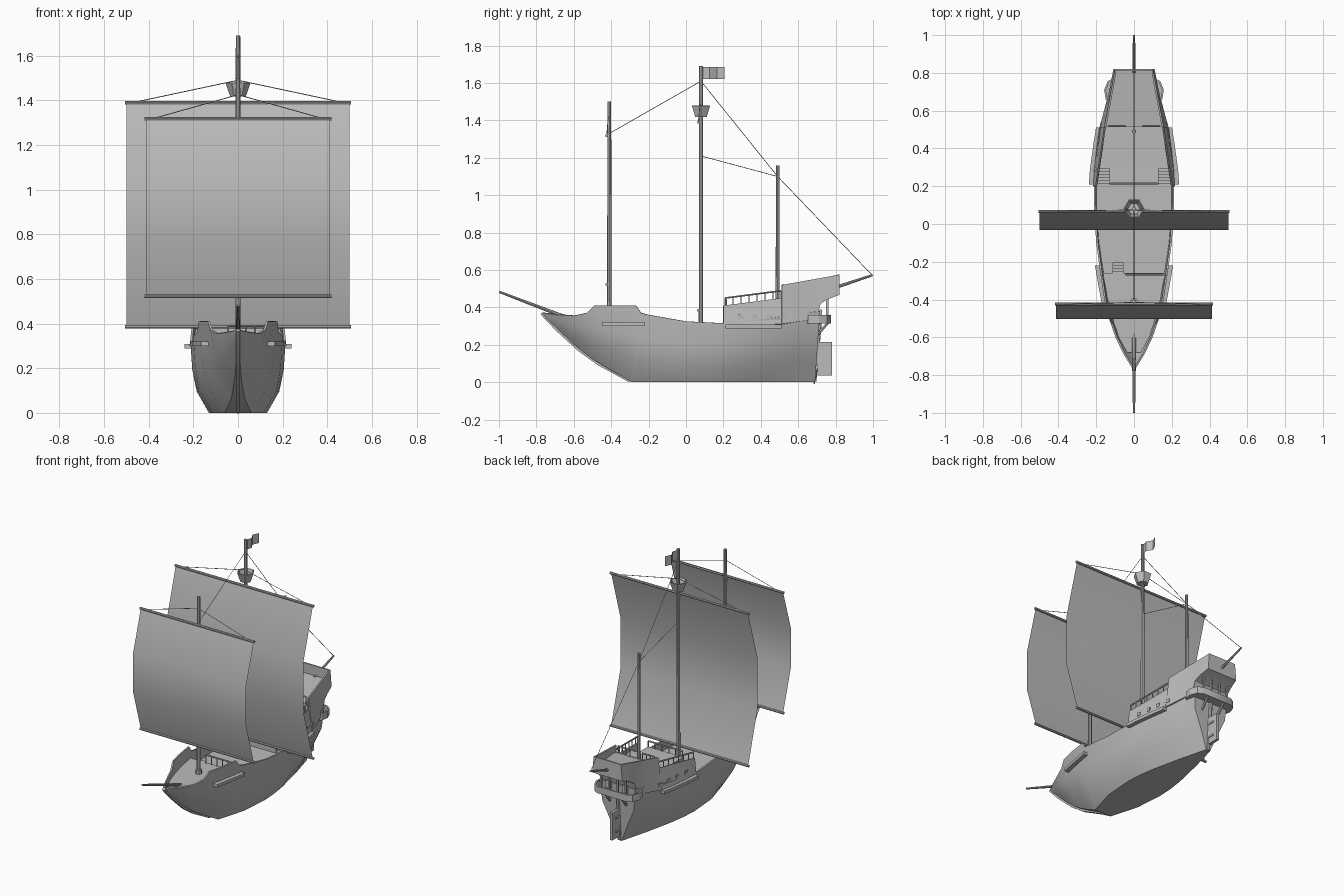
import bpy, math
from mathutils import Vector

if "Cube" in bpy.data.objects:
    bpy.data.objects.remove(bpy.data.objects["Cube"])

grey = bpy.data.materials.new("plain grey")
grey.diffuse_color = (0.5, 0.5, 0.5, 1)
grey.use_nodes = True
grey.node_tree.nodes["Principled BSDF"].inputs["Base Color"].default_value = grey.diffuse_color


def interp(table, v):
    if v <= table[0][0]:
        return table[0][1]
    for (a, p), (b, q) in zip(table, table[1:]):
        if v <= b:
            return p + (q - p) * (v - a) / (b - a)
    return table[-1][1]


def make(name, verts, faces):
    me = bpy.data.meshes.new(name)
    me.from_pydata([tuple(v) for v in verts], [], faces)
    me.materials.append(grey)
    ob = bpy.data.objects.new(name, me)
    bpy.context.collection.objects.link(ob)
    return ob


def loft(name, secs, thick=0, mirror=False, offset=-1):
    n = len(secs[0])
    faces = [(i * n + j, (i + 1) * n + j, (i + 1) * n + j + 1, i * n + j + 1)
             for i in range(len(secs) - 1) for j in range(n - 1)]
    ob = make(name, [p for s in secs for p in s], faces)
    if mirror:
        ob.modifiers.new("mirror", 'MIRROR')
    if thick:
        m = ob.modifiers.new("solid", 'SOLIDIFY')
        m.thickness, m.offset = thick, offset
    return ob


def box(name, c, s, rz=0):
    vs = [(x * s[0] / 2, y * s[1] / 2, z * s[2] / 2)
          for x in (-1, 1) for y in (-1, 1) for z in (-1, 1)]
    ob = make(name, vs, [(0, 1, 3, 2), (4, 6, 7, 5), (0, 4, 5, 1),
                         (2, 3, 7, 6), (0, 2, 6, 4), (1, 5, 7, 3)])
    ob.location = c
    ob.rotation_euler.z = rz
    return ob


def rod(name, a, b, r, r2=None, n=8):
    a, b = Vector(a), Vector(b)
    q = (b - a).to_track_quat('Z', 'Y')
    ring = [Vector((math.cos(2 * math.pi * k / n), math.sin(2 * math.pi * k / n), 0)) for k in range(n)]
    vs = [a + q @ (p * r) for p in ring] + [b + q @ (p * (r if r2 is None else r2)) for p in ring]
    fs = [(k, (k + 1) % n, n + (k + 1) % n, n + k) for k in range(n)]
    return make(name, vs, fs + [tuple(range(n))[::-1], tuple(range(n, 2 * n))])


# Hull lines: heights and half widths along y
KEEL = [(-.77, .355), (-.69, .285), (-.57, .175), (-.465, .10), (-.29, 0), (.69, 0)]
SHEER = [(-.77, .37), (-.69, .36), (-.6, .355), (-.53, .37), (-.49, .41), (-.27, .41),
         (-.24, .37), (-.2, .36), (0, .325), (.2, .315), (.3, .32), (.69, .38)]
W0 = [(-.77, .003), (-.57, .012), (-.4, .03), (-.29, .06), (-.1, .115), (.1, .13), (.25, .12), (.5, .065), (.69, .015)]
W1 = [(-.77, .004), (-.6, .05), (-.45, .10), (-.29, .14), (-.1, .175), (.1, .185), (.25, .18), (.5, .125), (.69, .06)]
W2 = [(-.77, .005), (-.6, .08), (-.45, .135), (-.29, .165), (-.1, .192), (.1, .205), (.25, .205), (.5, .17), (.69, .115)]
W3 = [(-.77, .006), (-.69, .055), (-.6, .098), (-.45, .15), (-.27, .177), (-.1, .2), (.1, .213), (.25, .213), (.5, .182), (.69, .13), (.82, .105)]


def section(y):
    zb, zt = interp(KEEL, y), interp(SHEER, y)
    return [(interp(w, y), zb + (zt - zb) * t) for w, t in ((W0, 0), (W1, .3), (W2, .62), (W3, 1))]


def width(y, z):
    return interp([(h, w) for w, h in section(y)], z)


ys = [-.77, -.73, -.69, -.64, -.6, -.53, -.49, -.4, -.29, -.27, -.24, -.2, -.1, 0, .1, .2, .3, .4, .5, .6, .69]
secs = []
for y in ys:
    s = section(y)
    rake = .07 if y == .69 else 0
    secs.append([(0, y, s[0][1])] + [(w, y + rake * z, z) for w, z in s])
secs.append([(0, p[1], p[2]) for p in secs[-1]])      # transom
loft("hull", secs, .01, True)

# Stem, sternpost and rudder
loft("stem", [[(-.01, y, z), (.01, y, z)] for y, z in
              [(-.772, .37), (-.69, .283), (-.57, .173), (-.465, .098), (-.3, .008)]], .018, offset=0)
rod("sternpost", (0, .685, .004), (0, .715, .33), .012)
box("rudder", (0, .742, .125), (.018, .076, .18))
for z in (.08, .17):
    box("rudder_hinge", (0, .72, z), (.028, .06, .012))


# Decks
def deck(name, y0, y1, z0, z1, wf):
    st = [y0 + (y1 - y0) * k / 8 for k in range(9)]
    pts = [(y, z0 + (z1 - z0) * k / 8) for k, y in enumerate(st)]
    return loft(name, [[(wf(y, z), y, z), (-wf(y, z), y, z)] for y, z in pts], .012)


deck("main_deck", -.3, .35, .265, .265, lambda y, z: width(y, z) - .005)
deck("fore_deck", -.68, -.26, .335, .335, lambda y, z: width(y, z) - .005)
box("fore_bulkhead", (0, -.265, .295), (.33, .01, .075))

# Stern castle: sides, back, underside
CT = [(.2, .205), (.51, .158), (.82, .10)]
CTOP = [(.2, .41), (.51, .45), (.512, .52), (.82, .575)]
CBOT = [(.2, .30), (.5, .31), (.70, .34), (.71, .385), (.72, .42), (.76, .445), (.82, .467)]
def cw(y, z):
    a, b = interp(W3, y) + .004, interp(CT, y)
    zb, zt = interp(CBOT, y), interp(CTOP, y)
    return a + (b - a) * (z - zb) / (zt - zb)


cy = [.2, .3, .4, .51, .512, .6, .7, .71, .72, .76, .82]
cs = [[(cw(y, z), y, z) for z in (interp(CBOT, y), interp(CTOP, y))] for y in cy]
cs.append([(0, .82, .467), (0, .82, .575)])
loft("stern_castle", cs, .01, True)
loft("counter", [[(w, y, interp(CBOT, y)) for w in (-cw(y, interp(CBOT, y)), cw(y, interp(CBOT, y)))]
                 for y in (.7, .71, .72, .76, .82)], .008)
deck("quarter_deck", .31, .52, .40, .405, lambda y, z: cw(y, z) - .004)
box("quarter_deck_front", (0, .265, .33), (.26, .11, .14))
box("quarter_bulkhead", (0, .315, .33), (.38, .01, .13))
deck("poop_deck", .515, .815, .475, .51, lambda y, z: cw(y, z) - .004)
box("poop_bulkhead", (0, .518, .435), (.32, .01, .085))

# Stairs
def stairs(name, x, w, y0, y1, z0, z1, n):
    for k in range(n):
        top = z0 + (z1 - z0) * (k + 1) / n
        box(name, (x, y0 + (y1 - y0) * (k + .5) / n, (z0 + top) / 2), (w, abs(y1 - y0) / n, top - z0))


for s in (-1, 1):
    stairs("aft_stairs", s * .162, .062, .215, .31, .265, .395, 6)
stairs("fore_stairs", -.085, .06, -.205, -.262, .265, .335, 4)


# Railings
def railing(name, a, b, h, n):
    a, b, up = Vector(a), Vector(b), Vector((0, 0, h))
    rod(name, a + up, b + up, .005, n=6)
    for k in range(n):
        p = a.lerp(b, k / (n - 1))
        rod(name + "_post", p, p + up, .0035, n=6)


for s in (-1, 1):
    railing("quarter_rail", (s * .2, .208, .408), (s * .155, .508, .447), .042, 8)
railing("fore_rail", (-.045, -.268, .335), (.155, -.268, .335), .055, 6)
railing("quarter_front_rail", (-.125, .215, .40), (.125, .215, .40), .04, 6)
for s in (-1, 1):
    railing("poop_rail", (s * .135, .518, .475), (s * .045, .518, .475), .045, 4)

# Channels along the hull sides
for name, y0, y1, z in (("fore_channel", -.45, -.22, .32), ("aft_channel", .21, .51, .308)):
    st = [y0 + (y1 - y0) * k / 4 for k in range(5)]
    loft(name, [[(width(y, z) + .026, y, z), (width(y, z) - .006, y, z)] for y in st], .02, True)

# Castle windows
for y in (.29, .37, .445, .525):
    for s in (-1, 1):
        slope = math.atan((cw(y + .02, .35) - cw(y - .02, .35)) / .04)
        box("side_window", (s * (cw(y, .35) + .001), y, .35), (.008, .023, .023), -s * slope)

# Stern gallery with its brackets and windows
G = [(.125, .632), (.15, .66), (.158, .71), (.14, .755), (.105, .775), (0, .775)]
loft("gallery_wall", [[(x, y, .315), (x, y, .36)] for x, y in G], .01, True)
loft("gallery_floor", [[(x, y, .325), (0, min(y, .69), .325)] for x, y in G], .01, True)
for x in (-.09, -.03, .03, .09):
    box("gallery_post", (x, .755, .39), (.01, .012, .11))
for x in (-.06, .06):
    box("stern_window", (x, .72, .365), (.035, .012, .05))
    rod("gallery_bracket", (x, .70, .25), (x, .76, .32), .008, n=6)

# Masts, bowsprit and stern spar
rod("fore_mast", (0, -.41, .33), (0, -.41, 1.5), .012, .010)
rod("main_mast", (0, .08, .26), (0, .08, 1.69), .012, .010)
rod("mizzen_mast", (0, .49, .40), (0, .49, 1.16), .011, .009)
rod("fore_mast_foot", (0, -.41, .33), (0, -.41, .36), .02)
rod("main_mast_foot", (0, .08, .26), (0, .08, .30), .02)
rod("bowsprit", (0, -.57, .32), (0, -.998, .483), .011, .006)
rod("stern_spar", (0, .80, .507), (0, .998, .573), .009, .006)


# Sails with their yards and lifts
def sail(name, half, y, z0, z1, belly, mast_y, tie):
    prof = [(y, z0), (y - belly, z0 + (z1 - z0) * .34), (y - belly, z0 + (z1 - z0) * .67), (y, z1)]
    loft(name, [[(x, yy, z) for yy, z in prof] for x in (-half, half)])
    for z in (z0, z1):
        rod(name + "_yard", (-half - .006, y, z), (half + .006, y, z), .008)
    for s in (-1, 1):
        rod(name + "_lift", (0, mast_y, tie), (s * (half - .03), y, z1), .002, n=4)


sail("main_sail", .5, .066, .385, 1.39, .098, .075, 1.49)
sail("fore_sail", .412, -.424, .523, 1.318, .08, -.415, 1.425)

# Stays between the masts
for a, b in (((-.41, 1.33), (.08, 1.61)), ((.08, 1.61), (.49, 1.10)),
             ((.49, 1.10), (.993, .575)), ((.08, 1.21), (.49, 1.10))):
    rod("stay", (0,) + a, (0,) + b, .0018, n=4)

# Crow's nest and flag
rod("nest_floor", (0, .08, 1.418), (0, .08, 1.428), .036, .038, n=6)
ring = [(math.cos(k * math.pi / 3), math.sin(k * math.pi / 3)) for k in range(7)]
loft("nest_wall", [[(c * r, .08 + s * r, z) for r, z in ((.036, 1.42), (.056, 1.478))] for c, s in ring], .006)
loft("flag", [[(x, y, 1.62), (x, y, 1.685)] for x, y in
              ((0, .088), (.012, .125), (-.01, .165), (.008, .205))])

# Apply modifiers and smooth the soft surfaces
for ob in bpy.context.scene.objects:
    ob.select_set(True)
    bpy.context.view_layer.objects.active = ob
bpy.ops.object.convert(target='MESH')
bpy.ops.object.shade_smooth_by_angle(angle=math.radians(30))
